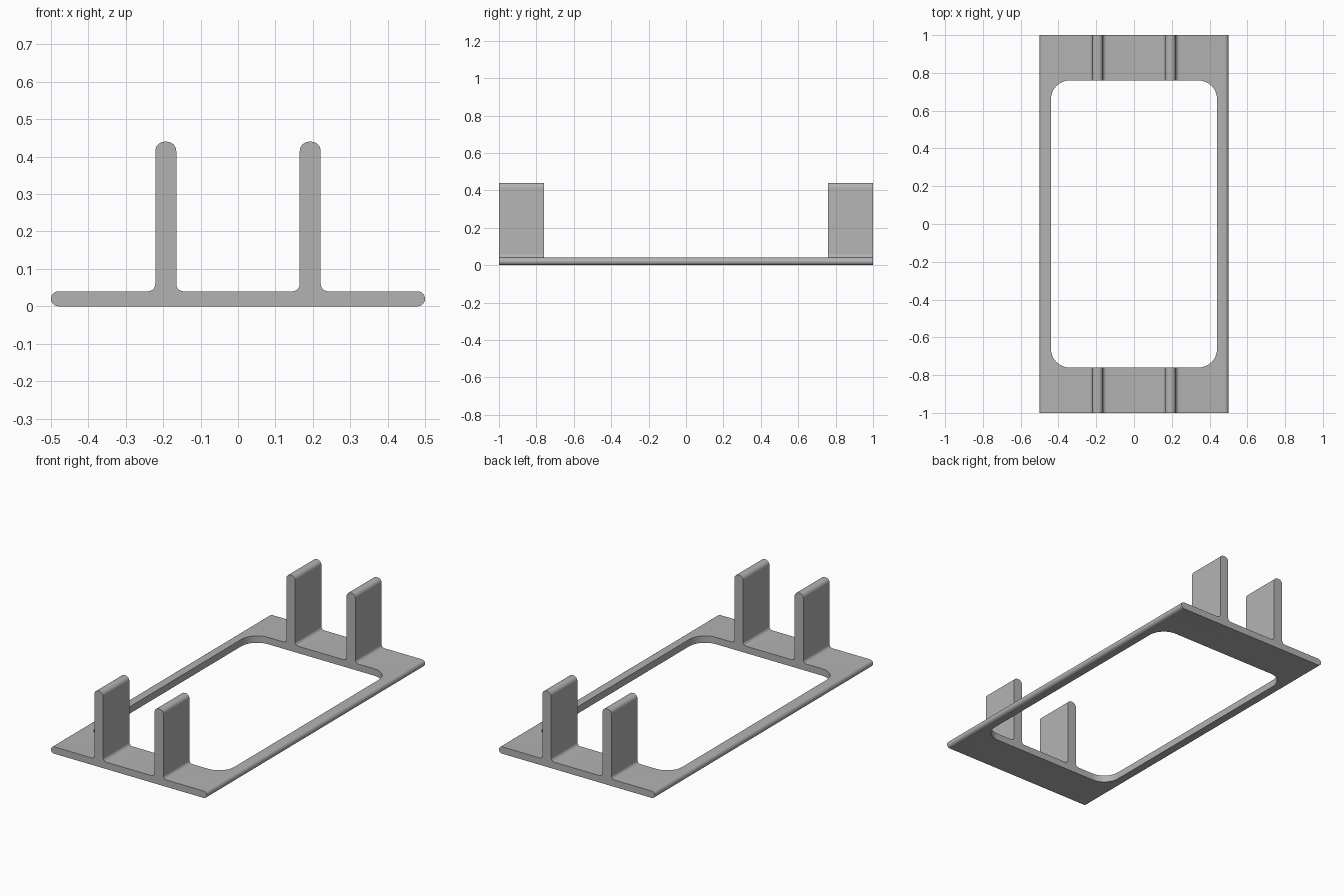
import bpy, bmesh
from math import radians, cos, sin

cube = bpy.data.objects.get("Cube")
if cube:
    bpy.data.objects.remove(cube, do_unlink=True)

GREY = (0.45, 0.45, 0.45, 1)
grey = bpy.data.materials.new("plain grey")
grey.use_nodes = True
grey.diffuse_color = GREY
grey.node_tree.nodes["Principled BSDF"].inputs["Base Color"].default_value = GREY


def arc(cx, cy, r, start, end, steps=8):
    angles = [radians(start + (end - start) * i / steps) for i in range(steps + 1)]
    return [(cx + r * cos(a), cy + r * sin(a)) for a in angles]


def prism(name, points, to_3d, depth):
    """Extrude a closed 2D outline along a vector."""
    bm = bmesh.new()
    face = bm.faces.new([bm.verts.new(to_3d(*p)) for p in points])
    top = bmesh.ops.extrude_face_region(bm, geom=[face])["geom"]
    bmesh.ops.translate(bm, vec=depth, verts=[v for v in top if isinstance(v, bmesh.types.BMVert)])
    bmesh.ops.recalc_face_normals(bm, faces=bm.faces)
    mesh = bpy.data.meshes.new(name)
    bm.to_mesh(mesh)
    bm.free()
    mesh.materials.append(grey)
    obj = bpy.data.objects.new(name, mesh)
    bpy.context.collection.objects.link(obj)
    return obj


# Half cross-section: rounded plate edge, filleted upright fin with rounded top
thick, height = 0.04, 0.44
inner, outer = 0.165, 0.221
fillet, crown = 0.02, 0.025
half = (arc(0.5 - thick / 2, thick / 2, thick / 2, -90, 90, 12)
        + arc(outer + fillet, thick + fillet, fillet, -90, -180)
        + arc(outer - crown, height - crown, crown, 0, 90)
        + arc(inner + crown, height - crown, crown, 90, 180)
        + arc(inner - fillet, thick + fillet, fillet, 0, -90))
section = half + [(-x, z) for x, z in reversed(half)]
frame = prism("base_frame_with_fins", section, lambda x, z: (x, -1, z), (0, 2, 0))

# Rounded rectangular opening, which also splits the fins into four uprights
w, d, r = 0.44, 0.76, 0.1
corners = [(w - r, d - r, 0), (r - w, d - r, 90), (r - w, r - d, 180), (w - r, r - d, 270)]
outline = [p for cx, cy, a in corners for p in arc(cx, cy, r, a, a + 90, 12)]
cutter = prism("opening_cutter", outline, lambda x, y: (x, y, -0.2), (0, 0, 1))
cutter.hide_render = True

cut = frame.modifiers.new("opening", "BOOLEAN")
cut.operation = "DIFFERENCE"
cut.solver = "EXACT"
cut.object = cutter
bpy.ops.object.select_all(action="DESELECT")
bpy.context.view_layer.objects.active = frame
frame.select_set(True)
bpy.ops.object.modifier_apply(modifier=cut.name)
bpy.data.objects.remove(cutter, do_unlink=True)

# Smooth rounded edges, keep the flat ends crisp
bpy.ops.object.shade_smooth_by_angle(angle=radians(30))
